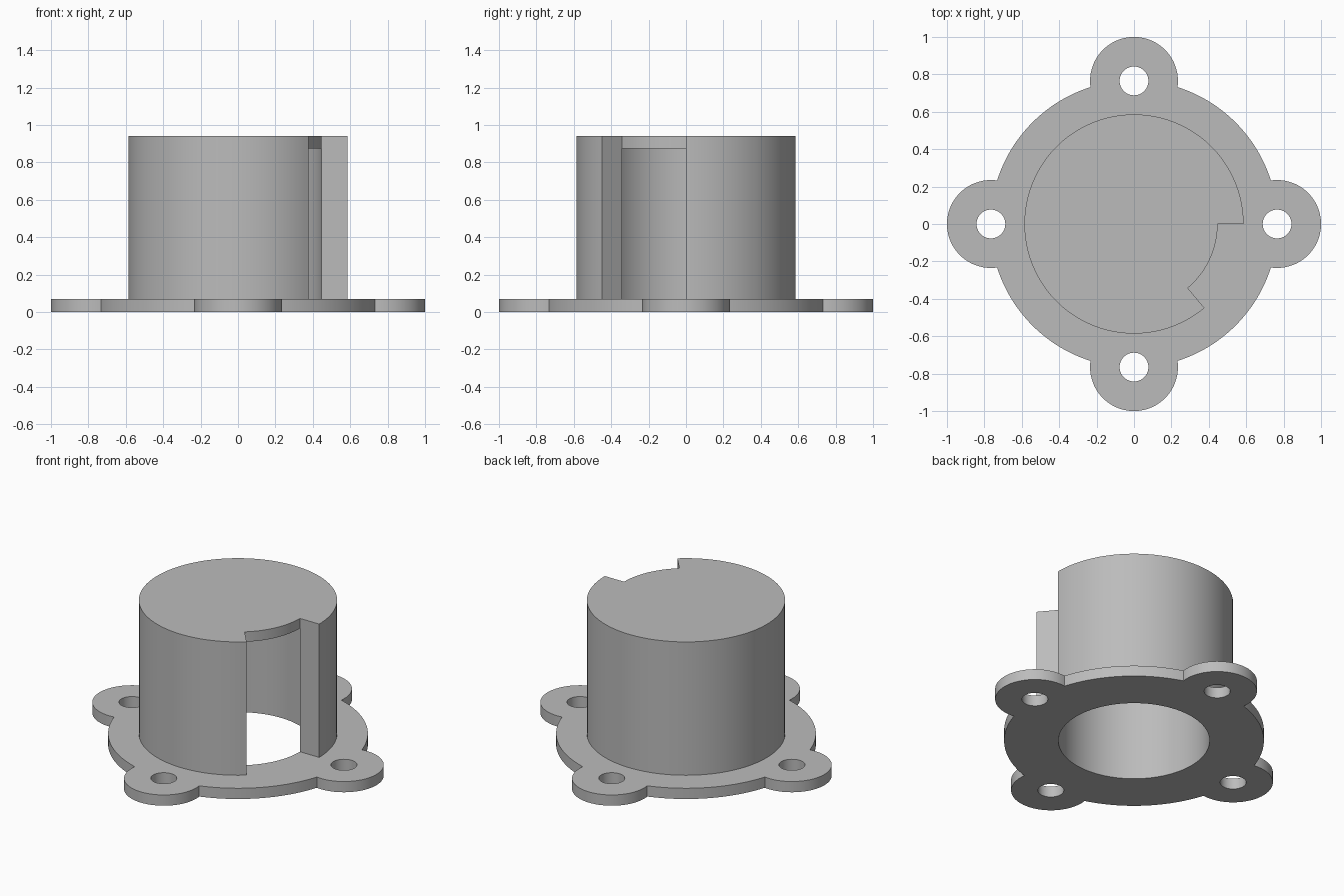
import bpy, bmesh, math

cube = bpy.data.objects.get("Cube")
if cube:
    bpy.data.objects.remove(cube, do_unlink=True)

FLANGE_R, FLANGE_H = 0.768, 0.07
LUG_D, LUG_R, HOLE_R = 0.765, 0.235, 0.077
OUTER_R, INNER_R = 0.586, 0.447
CEILING_Z, TOP_Z = 0.875, 0.94
SLOT_START = math.radians(310)
TAU = math.tau

grey = bpy.data.materials.new("plain grey")
grey.use_nodes = True
colour = (0.5, 0.5, 0.5, 1)
grey.diffuse_color = colour
grey.node_tree.nodes["Principled BSDF"].inputs["Base Color"].default_value = colour


def arc(radius, start, end, steps, cx=0, cy=0):
    """Points along an arc, both ends included."""
    angles = [start + (end - start) * i / steps for i in range(steps + 1)]
    return [(cx + radius * math.cos(a), cy + radius * math.sin(a)) for a in angles]


def finish(obj):
    """Weld, fix normals, colour and shade a part."""
    bm = bmesh.new()
    bm.from_mesh(obj.data)
    bmesh.ops.remove_doubles(bm, verts=bm.verts, dist=0.0002)
    bmesh.ops.recalc_face_normals(bm, faces=bm.faces)
    bm.to_mesh(obj.data)
    bm.free()
    obj.data.materials.clear()
    obj.data.materials.append(grey)
    bpy.ops.object.select_all(action='DESELECT')
    obj.select_set(True)
    bpy.context.view_layer.objects.active = obj
    bpy.ops.object.shade_smooth_by_angle(angle=math.radians(25))


def plate(name, loops, height):
    """Flat plate from an outline and hole loops."""
    curve = bpy.data.curves.new(name, 'CURVE')
    curve.dimensions = '2D'
    curve.fill_mode = 'BOTH'
    curve.extrude = height / 2
    for loop in loops:
        spline = curve.splines.new('POLY')
        spline.points.add(len(loop) - 1)
        for point, (x, y) in zip(spline.points, loop):
            point.co = (x, y, 0, 1)
        spline.use_cyclic_u = True
    temp = bpy.data.objects.new(name, curve)
    bpy.context.collection.objects.link(temp)
    bpy.context.view_layer.update()
    mesh = bpy.data.meshes.new_from_object(temp.evaluated_get(
        bpy.context.evaluated_depsgraph_get()))
    bpy.data.objects.remove(temp, do_unlink=True)
    for v in mesh.vertices:
        v.co.z += height / 2
    obj = bpy.data.objects.new(name, mesh)
    bpy.context.collection.objects.link(obj)
    finish(obj)


# Mounting flange: round plate with four lugs, bolt holes and a bore
meet = math.acos((FLANGE_R**2 + LUG_D**2 - LUG_R**2) / (2 * FLANGE_R * LUG_D))
sweep = math.atan2(FLANGE_R * math.sin(meet), FLANGE_R * math.cos(meet) - LUG_D)
outline, holes = [], []
for k in range(4):
    turn = k * TAU / 4
    cx, cy = LUG_D * math.cos(turn), LUG_D * math.sin(turn)
    outline += arc(LUG_R, turn - sweep, turn + sweep, 48, cx, cy)
    outline += arc(FLANGE_R, turn + meet, turn + TAU / 4 - meet, 32)[1:-1]
    holes.append(arc(HOLE_R, 0, TAU, 40, cx, cy)[:-1])
bore = arc(INNER_R, 0, TAU, 144)[:-1]
plate("mounting_flange", [outline, bore] + holes, FLANGE_H)

# Capped housing: hollow cylinder with a slot through its wall
bm = bmesh.new()


def face(points):
    bm.faces.new([bm.verts.new(p) for p in points])


def at(points, z):
    return [(x, y, z) for x, y in points]


def strip(lower, upper):
    for i in range(len(lower) - 1):
        face([lower[i], lower[i + 1], upper[i + 1], upper[i]])


outside = arc(OUTER_R, 0, SLOT_START, 124)
inside = arc(INNER_R, 0, SLOT_START, 124)
lip = arc(INNER_R, SLOT_START, TAU, 20)
strip(at(outside, FLANGE_H), at(outside, TOP_Z))
strip(at(inside, FLANGE_H), at(inside, CEILING_Z))
strip(at(inside, FLANGE_H), at(outside, FLANGE_H))
strip(at(lip, CEILING_Z), at(lip, TOP_Z))
face(at(inside + lip[1:-1], CEILING_Z))
face(at(outside + lip, TOP_Z))
for end in (0, -1):
    (ox, oy), (ix, iy) = outside[end], inside[end]
    face([(ox, oy, FLANGE_H), (ox, oy, TOP_Z), (ix, iy, TOP_Z),
          (ix, iy, CEILING_Z), (ix, iy, FLANGE_H)])
mesh = bpy.data.meshes.new("slotted_housing")
bm.to_mesh(mesh)
bm.free()
housing = bpy.data.objects.new("slotted_housing", mesh)
bpy.context.collection.objects.link(housing)
finish(housing)
